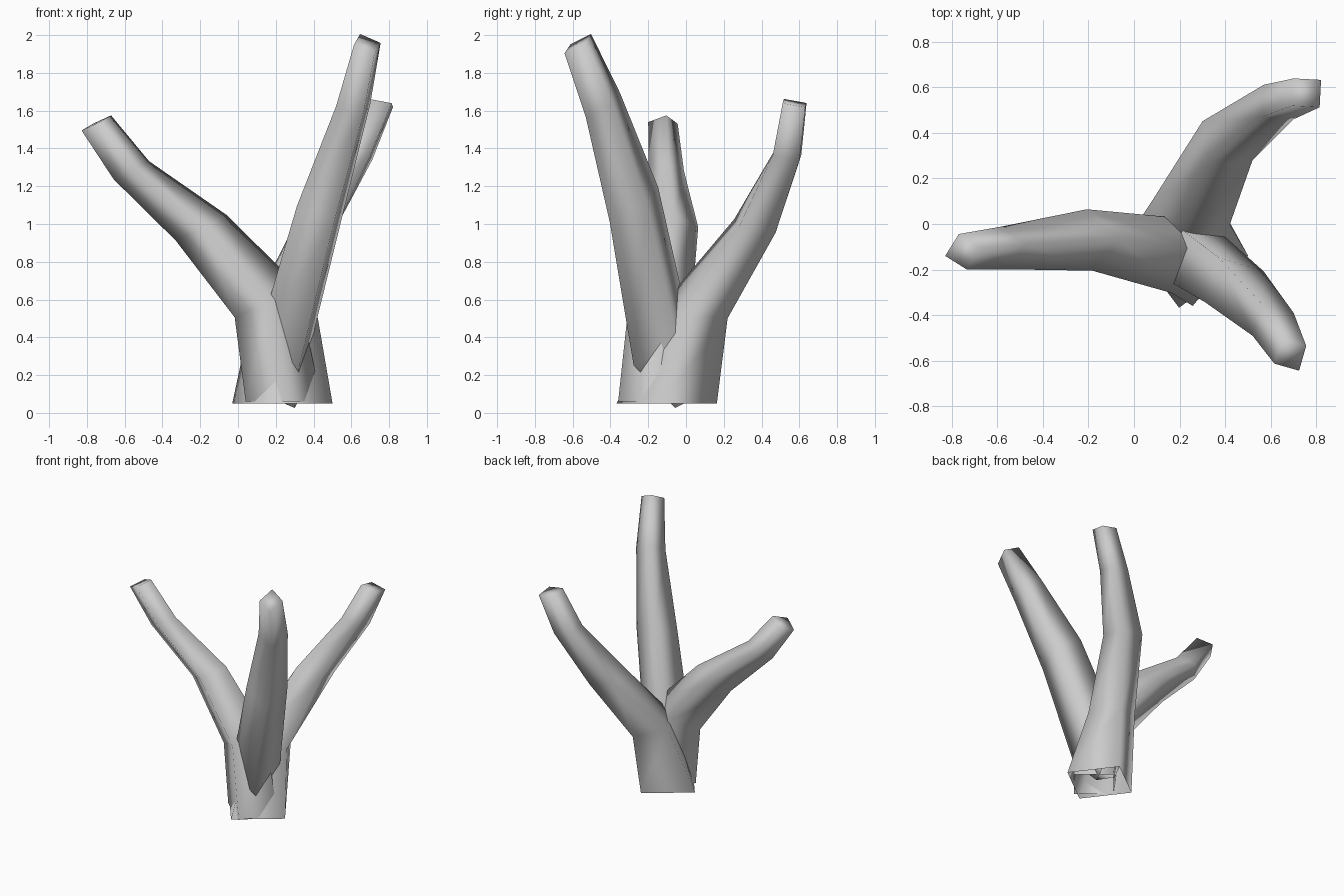
import bpy, bmesh
from math import cos, sin, radians

if "Cube" in bpy.data.objects:
    bpy.data.objects.remove(bpy.data.objects["Cube"])


def limb(name, tilt, rings, flat_base=True):
    """Four-sided tube: each ring is x, y, z, radius, roll in degrees.
    tilt is the slope of the ring plane in x and y."""
    bm = bmesh.new()
    loops = []
    for i, (x, y, z, r, roll) in enumerate(rings):
        k = 0 if i == 0 and flat_base else 1
        loop = []
        for s in range(4):
            a = radians(roll + 90 * s)
            dx, dy = r * cos(a), r * sin(a)
            dz = k * (tilt[0] * dx + tilt[1] * dy)
            loop.append(bm.verts.new((x + dx, y + dy, z + dz)))
        loops.append(loop)
    for lo, hi in zip(loops, loops[1:]):
        for s in range(4):
            t = (s + 1) % 4
            bm.faces.new((lo[s], lo[t], hi[t], hi[s]))
    bm.faces.new(loops[-1])  # closed tip, open bottom
    for f in bm.faces:
        f.smooth = True
    me = bpy.data.meshes.new(name)
    bm.to_mesh(me)
    bm.free()
    ob = bpy.data.objects.new(name, me)
    bpy.context.collection.objects.link(ob)
    return ob


# Left branch with its share of the trunk
limb("left_branch", (0.5, 0.06), [
    (0.24, -0.16, 0.06, 0.20, 5),
    (0.15, -0.135, 0.59, 0.168, 5),
    (-0.195, -0.07, 0.98, 0.135, 5),
    (-0.565, -0.105, 1.285, 0.095, 9),
    (-0.75, -0.122, 1.535, 0.08, 13)])

# Back right branch with the wide trunk base
limb("back_branch", (-0.2, -0.17), [
    (0.235, -0.102, 0.05, 0.268, -8),
    (0.25, 0.05, 0.54, 0.178, -17),
    (0.41, 0.365, 0.99, 0.139, -38),
    (0.635, 0.535, 1.365, 0.1, -49),
    (0.757, 0.575, 1.64, 0.085, -48)])

# Front right branch, its root ends inside the trunk
limb("front_branch", (-0.27, 0.58), [
    (0.25, 0.03, 0.09, 0.10, 30),
    (0.24, -0.13, 0.36, 0.17, 30),
    (0.44, -0.275, 1.10, 0.145, 28),
    (0.61, -0.44, 1.63, 0.103, 29),
    (0.685, -0.573, 1.955, 0.08, 29)], flat_base=False)
